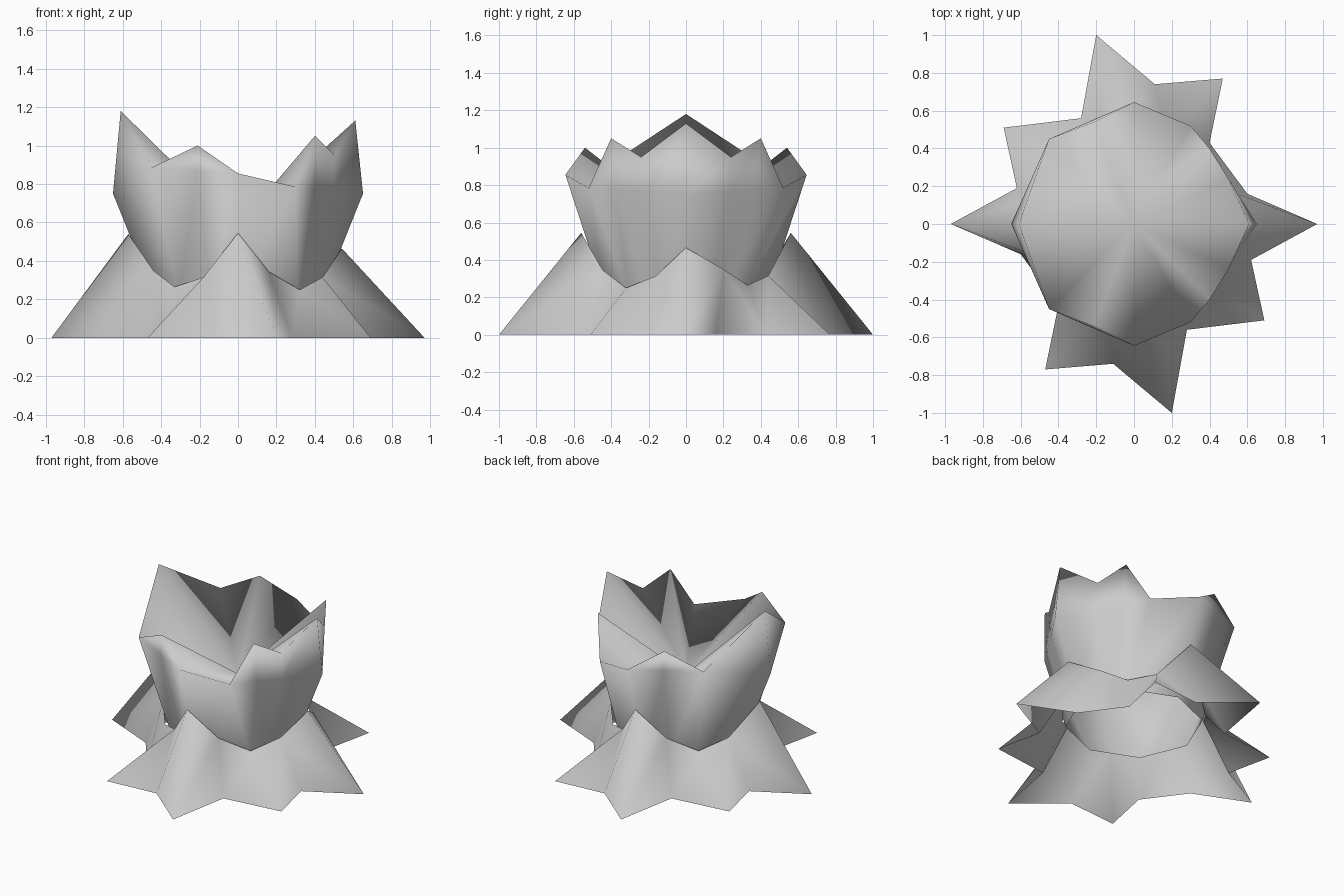
import bpy, bmesh

if "Cube" in bpy.data.objects:
    bpy.data.objects.remove(bpy.data.objects["Cube"])

grey = bpy.data.materials.new("plain grey")
grey.diffuse_color = (0.6, 0.6, 0.6, 1)
grey.use_nodes = True
grey.node_tree.nodes["Principled BSDF"].inputs["Base Color"].default_value = grey.diffuse_color


def make(name, verts, faces):
    mesh = bpy.data.meshes.new(name)
    mesh.from_pydata(verts, [], faces)
    bm = bmesh.new()
    bm.from_mesh(mesh)
    bmesh.ops.remove_doubles(bm, verts=bm.verts, dist=0.001)
    for f in bm.faces:
        f.smooth = True
    bm.to_mesh(mesh)
    bm.free()
    mesh.materials.append(grey)
    ob = bpy.data.objects.new(name, mesh)
    bpy.context.collection.objects.link(ob)
    return ob


def mirror_y(half):
    """Close a ring given its +y half, running from +x round to -x."""
    return half + [(x, -y, z) for x, y, z in half[-2:0:-1]]


def refine(p):
    """Five corner points of a half octagon, plus points below the rim teeth."""
    def mix(a, b, t):
        return tuple(u + (v - u) * t for u, v in zip(a, b))
    return [p[0], mix(p[0], p[1], .43), mix(p[0], p[1], .71), p[1],
            p[2], mix(p[2], p[3], .47), p[3], p[4]]


# Cup: open octagonal foot, shoulder, jagged rim, and hollow sinking to the middle
rim = mirror_y([(.61, 0, 1.13), (.5, .24, .95), (.4, .4, 1.05), (.3, .52, .785),
                (0, .645, .855), (-.21, .54, 1.0), (-.45, .45, .885), (-.61, 0, 1.18)])
shoulder = mirror_y(refine([(.65, 0, .75), (.3, .52, .785), (0, .645, .855),
                            (-.45, .45, .885), (-.65, 0, .75)]))
foot = mirror_y(refine([(.435, 0, .215), (.307, .307, .215), (0, .435, .215),
                        (-.307, .307, .215), (-.435, 0, .215)]))
n = len(rim)
faces = []
for i in range(n):
    j = (i + 1) % n
    for k in (0, n):
        faces.append((k + i, k + j, k + n + j, k + n + i))
    faces.append((2 * n + i, 2 * n + j, 3 * n))
make("hollow_cup", foot + shoulder + rim + [(0, 0, .58)], faces)

# Star-shaped root skirt, half of it turned 180 degrees for the other half
star_half = [(.97, 0), (.60, .16), (.40, .43), (.47, .77), (.11, .74),
             (-.20, 1.0), (-.28, .56), (-.69, .51), (-.62, .19)]
top_half = [(.54, 0, .465), (.44, .20, .35), (.33, .33, .265), (.18, .44, .315),
            (0, .56, .545), (-.16, .445, .345), (-.32, .32, .25), (-.44, .16, .315)]
star = [(x, y, 0) for x, y in star_half] + [(-x, -y, 0) for x, y in star_half]
top = top_half + [(-x, -y, z) for x, y, z in top_half]
top[8] = (-.57, 0, .54)
link = [0, 1, 2, 3, 4, 4, 5, 6, 7]
link += [v + 8 for v in link]
forward = (0, 2, 5, 6, 7)  # strips folded along the forward diagonal
ns = len(star)
faces = []
for i in range(ns):
    j = (i + 1) % ns
    a, b = ns + link[i], ns + link[j]
    if a == b:
        faces.append((i, j, a))
    elif i % 9 in forward:
        faces += [(i, j, b), (i, b, a)]
    else:
        faces += [(i, j, a), (j, b, a)]
make("root_skirt", star + top, faces)
